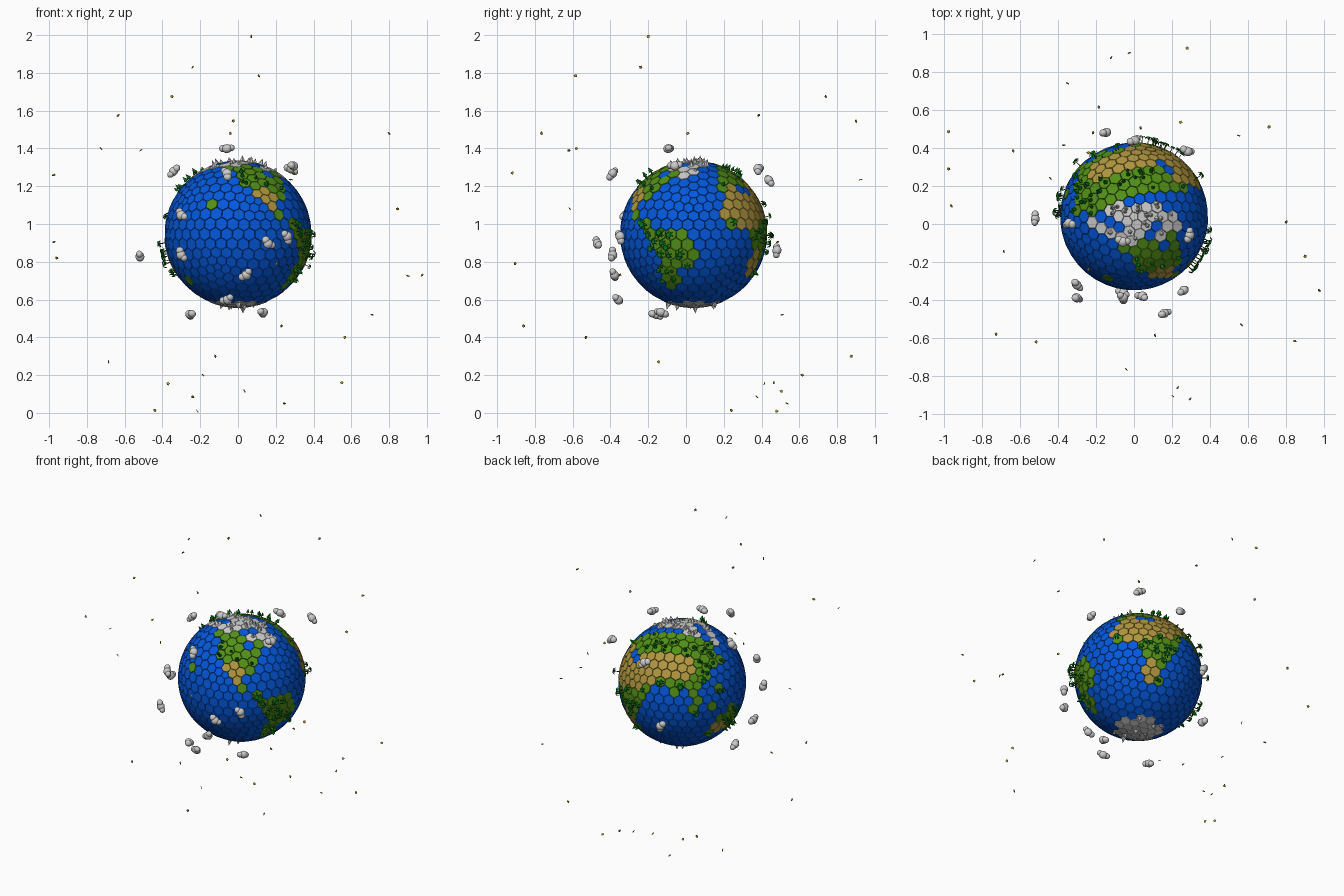
import bpy, bmesh, math, random
from mathutils import Vector, Matrix

if "Cube" in bpy.data.objects:
    bpy.data.objects.remove(bpy.data.objects["Cube"])

random.seed(4)
C, R = Vector((0, 0.04, 0.946)), 0.389
LON0 = 131  # turn of the globe: the prime meridian, measured from the front

COLOURS = {
    "ocean_blue": (0.001, 0.098, 0.72), "grass_green": (0.085, 0.28, 0.008),
    "sand_tan": (0.44, 0.31, 0.05), "snow_white": (0.62, 0.62, 0.62),
    "leaf_green": (0.003, 0.20, 0.010), "trunk_brown": (0.13, 0.045, 0.02),
    "cloud_grey": (0.60, 0.60, 0.60), "star_gold": (0.50, 0.36, 0.03)}
MATS = []
for name, rgb in COLOURS.items():
    m = bpy.data.materials.new(name)
    m.diffuse_color = (*rgb, 1)
    m.use_nodes = True
    m.node_tree.nodes["Principled BSDF"].inputs["Base Color"].default_value = m.diffuse_color
    MATS.append(m)
OCEAN, GRASS, SAND, SNOW, LEAF, TRUNK, CLOUD, STAR = range(8)


def finish(bm, name, smooth=False):
    bmesh.ops.recalc_face_normals(bm, faces=bm.faces)
    me = bpy.data.meshes.new(name)
    for f in bm.faces:
        f.smooth = smooth
    bm.to_mesh(me)
    bm.free()
    for m in MATS:
        me.materials.append(m)
    ob = bpy.data.objects.new(name, me)
    bpy.context.collection.objects.link(ob)


def paint(result, mat):
    for f in {f for v in result["verts"] for f in v.link_faces}:
        f.material_index = mat


def cone(bm, M, r1, r2, z0, z1, mat, sides=6):
    T = M @ Matrix.Translation((0, 0, (z0 + z1) / 2))
    paint(bmesh.ops.create_cone(bm, cap_ends=True, segments=sides, radius1=r1,
                                radius2=r2, depth=z1 - z0, matrix=T), mat)


def stand(pos, up):
    """Matrix at pos with local z along up and a random twist."""
    return (Matrix.Translation(pos) @ up.to_track_quat('Z', 'Y').to_matrix().to_4x4()
            @ Matrix.Rotation(random.uniform(0, 6.28), 4, 'Z'))


# Rough continent outlines as (longitude, latitude) corners
AMERICAS = [
    [(-165, 64), (-125, 68), (-95, 66), (-94, 57), (-80, 51), (-75, 60), (-55, 52),
     (-70, 42), (-81, 27), (-97, 27), (-94, 17), (-84, 13), (-78, 6), (-95, 13),
     (-106, 20), (-118, 32), (-125, 45), (-135, 56), (-158, 58)],
    [(-80, 5), (-60, 6), (-48, -1), (-36, -7), (-42, -22), (-55, -34), (-62, -52),
     (-76, -50), (-72, -18), (-82, -4)],
    [(-60, 82), (-20, 82), (-20, 70), (-43, 58), (-56, 70)]]
AFRICA = [(-18, 15), (-9, 36), (10, 38), (33, 31), (44, 11), (50, 12), (40, -5),
          (38, -17), (31, -33), (17, -35), (9, 3), (-8, 6)]
EAST = [
    [(-10, 36), (-10, 44), (0, 50), (8, 56), (5, 62), (25, 71), (70, 73), (105, 77),
     (140, 73), (178, 68), (162, 58), (140, 55), (128, 38), (122, 30), (110, 20),
     (104, 6), (97, 15), (90, 22), (78, 7), (72, 20), (58, 25), (58, 17), (44, 12),
     (35, 30), (28, 37), (15, 40)],
    [(113, -22), (130, -11), (143, -10), (154, -27), (148, -39), (130, -32), (115, -35)]]
ISLANDS = [(-157, 22), (133, 37), (-3, 54), (109, 0), (97, 0), (136, -5), (167, -42),
           (47, -19), (117, 13), (-78, 21)]
# Deserts: centre and half sizes in degrees
DESERTS = [(10, 23, 36, 17), (47, 28, 14, 11), (70, 40, 31, 13), (-105, 31, 12, 11),
           (24, -23, 9, 9), (123, -25, 11, 8), (34, 38, 14, 9)]


def inside(lon, lat, poly):
    hit = False
    for (x1, y1), (x2, y2) in zip(poly, poly[1:] + poly[:1]):
        if (y1 > lat) != (y2 > lat) and lon < x1 + (lat - y1) * (x2 - x1) / (y2 - y1):
            hit = not hit
    return hit


def lonlat(d):
    lon = math.degrees(math.atan2(d.x, -d.y)) - LON0
    return (lon + 180) % 360 - 180, math.degrees(math.asin(max(-1, min(1, d.z))))


def direction(lon, lat):
    a, b = math.radians(lon + LON0), math.radians(lat)
    return Vector((math.cos(b) * math.sin(a), -math.cos(b) * math.cos(a), math.sin(b)))


def biome(d):
    lon, lat = lonlat(d)
    if lat < -68 or inside(lon, lat, AMERICAS[2]):
        return SNOW
    if lat > 45 and (d.x / 0.62) ** 2 + ((d.y + 0.1) / 0.27) ** 2 < 1:
        return SNOW if random.random() < 0.82 else OCEAN
    land = any(inside(lon, lat, p) for p in AMERICAS + [AFRICA])
    land = land or any(inside(lon + 5, lat, p) for p in EAST)
    if not land and not any(d.angle(direction(*i)) < 0.075 for i in ISLANDS):
        return OCEAN
    dry = any(((lon - x) / a) ** 2 + ((lat - y) / b) ** 2 < 1 for x, y, a, b in DESERTS)
    return SAND if dry else GRASS


# Hexagon tiles: the dual of an icosphere, each tile with sloped edges
ico = bmesh.new()
bmesh.ops.create_icosphere(ico, subdivisions=4, radius=1)
tiles, cells = bmesh.new(), []
for v in ico.verts:
    d = v.co.normalized()
    u = d.orthogonal().normalized()
    w = d.cross(u)
    ring = [f.calc_center_median().normalized() for f in v.link_faces]
    ring.sort(key=lambda p: math.atan2(p.dot(w), p.dot(u)))
    kind = biome(d)
    cells.append((d, kind))
    top = R + (0.0 if kind == OCEAN else 0.002)
    low = [tiles.verts.new(C + p * (R - 0.005)) for p in ring]
    high = [tiles.verts.new(C + p.lerp(d, 0.06).normalized() * top) for p in ring]
    n = len(ring)
    faces = [tiles.faces.new(high)]
    faces += [tiles.faces.new((low[i], low[(i + 1) % n], high[(i + 1) % n], high[i]))
              for i in range(n)]
    for f in faces:
        f.material_index = kind
ico.free()
finish(tiles, "globe_tiles")


# Trees and ice peaks standing on the tiles
def pine(bm, M, s):
    cone(bm, M, 0.0035 * s, 0.0035 * s, -0.003, 0.012 * s, TRUNK, 5)
    cone(bm, M, 0.013 * s, 0, 0.010 * s, 0.038 * s, LEAF, 5)


def palm(bm, M, s):
    cone(bm, M, 0.003 * s, 0.002 * s, -0.003, 0.036 * s, TRUNK, 4)
    for k in range(6):
        T = M @ Matrix.Rotation(k * math.tau / 6, 4, 'Z')
        rows = [(0, 0.037, 0.002), (0.012, 0.039, 0.006), (0.023, 0.024, 0.002)]
        pts = [[bm.verts.new(T @ Vector((x * s, y * wd * s, z * s))) for y in (-1, 1)]
               for x, z, wd in rows]
        for a, b in zip(pts, pts[1:]):
            bm.faces.new((a[0], a[1], b[1], b[0])).material_index = LEAF


pines, palms, peaks = bmesh.new(), bmesh.new(), bmesh.new()
for d, kind in cells:
    lat = lonlat(d)[1]
    count = {GRASS: random.choice((0, 0, 1, 2, 2)),
             SNOW: random.choice((0, 0, 1, 2) if lat > 0 else (0, 0, 0, 1))}
    for _ in range(count.get(kind, 0)):
        jitter = Vector([random.uniform(-0.05, 0.05) for _ in range(3)])
        up = (d + jitter).normalized()
        M, s = stand(C + up * (R + 0.001), up), random.uniform(0.75, 1.1)
        if kind == SNOW:
            cone(peaks, M, 0.016 * s, 0, -0.004, 0.030 * s * s, SNOW, 5)
        elif abs(lat) < 27:
            palm(palms, M, s)
        else:
            pine(pines, M, s)
finish(pines, "pine_trees")
finish(palms, "palm_trees")
finish(peaks, "ice_peaks")

# Clouds: three overlapping puffs each
CLOUDS = [(0.16, -0.47, 0.90), (0.26, -0.35, 0.93), (-0.30, -0.39, 0.84),
          (0.04, -0.38, 0.73), (-0.06, -0.36, 0.60), (-0.06, -0.39, 1.265),
          (-0.30, -0.32, 1.05), (-0.52, 0.03, 0.83), (-0.06, -0.09, 1.40),
          (0.28, 0.385, 1.29), (0.0, 0.44, 1.23), (-0.15, 0.48, 0.86),
          (-0.25, -0.16, 0.52), (0.13, -0.13, 0.53), (-0.34, 0.0, 1.28),
          (0.29, -0.06, 1.31)]
clouds = bmesh.new()
for p in CLOUDS:
    p = Vector(p)
    M = stand(p, (p - C).normalized())
    for x, y, r in ((-0.020, 0.004, 0.021), (0.002, -0.004, 0.026), (0.024, 0.002, 0.019)):
        T = M @ Matrix.Translation((x, y, 0)) @ Matrix.Diagonal((1, 1, 0.9, 1))
        paint(bmesh.ops.create_icosphere(clouds, subdivisions=3, radius=r, matrix=T), CLOUD)
finish(clouds, "clouds", True)

# Stars: tiny flat five-pointed plates scattered around
STARS = [(0.07, -0.20, 1.993), (-0.24, -0.24, 1.83), (0.11, -0.585, 1.785),
         (-0.35, 0.74, 1.675), (-0.635, 0.385, 1.575), (-0.025, 0.90, 1.545),
         (0.80, 0.01, 1.48), (-0.04, -0.765, 1.48), (-0.725, -0.58, 1.40),
         (-0.515, -0.62, 1.39), (-0.975, 0.29, 1.26), (0.295, -0.92, 1.27),
         (0.28, 0.925, 1.235), (0.845, -0.615, 1.08), (-0.975, 0.485, 0.905),
         (-0.96, 0.095, 0.82), (0.90, -0.17, 0.725), (0.975, -0.35, 0.73),
         (0.205, -0.905, 0.79), (0.71, 0.51, 0.52), (0.23, -0.86, 0.46),
         (0.565, -0.53, 0.40), (-0.12, 0.875, 0.30), (-0.685, -0.145, 0.27),
         (-0.185, 0.615, 0.20), (0.55, 0.465, 0.16), (-0.37, 0.415, 0.155),
         (0.035, 0.505, 0.115), (-0.24, 0.375, 0.085), (0.245, 0.535, 0.05),
         (-0.44, 0.24, 0.013), (-0.215, 0.48, 0.009)]
stars = bmesh.new()
for p in STARS:
    M = stand(Vector(p), Vector([random.gauss(0, 1) for _ in range(3)]).normalized())
    rims = []
    for z in (-0.002, 0.002):
        rims.append([stars.verts.new(M @ Vector((r * math.cos(a), r * math.sin(a), z)))
                     for r, a in (((0.0095, 0.0065)[k % 2], k * math.tau / 10)
                                  for k in range(10))])
    lo, hi = rims
    faces = [stars.faces.new(lo[::-1]), stars.faces.new(hi)]
    faces += [stars.faces.new((lo[k], lo[(k + 1) % 10], hi[(k + 1) % 10], hi[k]))
              for k in range(10)]
    for f in faces:
        f.material_index = STAR
finish(stars, "stars")
